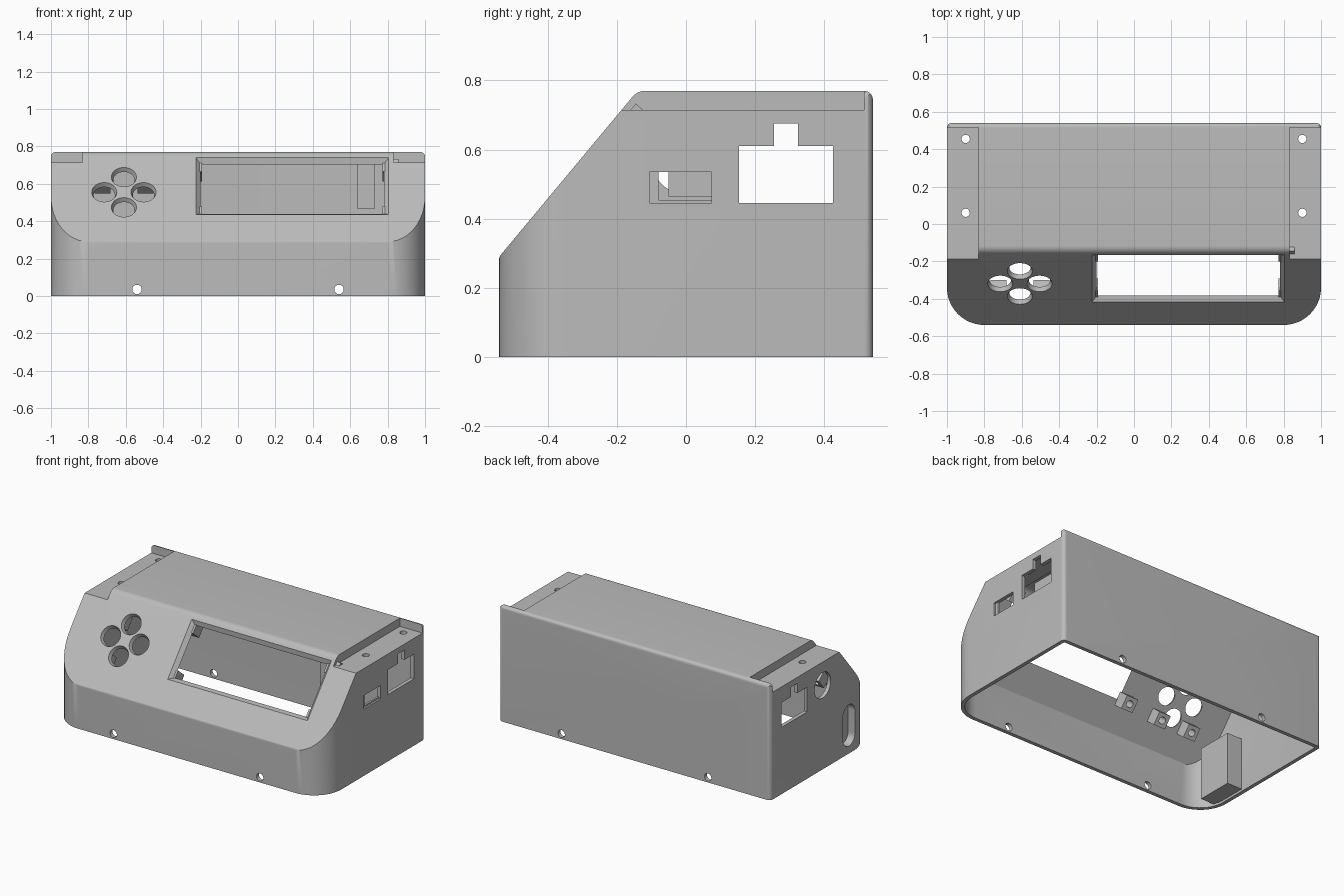
import bpy, bmesh
from math import radians, sin, cos, pi
from mathutils import Matrix, Vector

if "Cube" in bpy.data.objects:
    bpy.data.objects.remove(bpy.data.objects["Cube"])

grey = bpy.data.materials.new("case grey")
grey.use_nodes = True
grey.diffuse_color = (0.5, 0.5, 0.5, 1)
grey.node_tree.nodes["Principled BSDF"].inputs["Base Color"].default_value = (0.5, 0.5, 0.5, 1)

WALL = 0.025
# Local frame of the sloped panel: x across, y up the slope, z outward
UP = Vector((0, 0.4, 0.48)).normalized()
OUT = Vector((1, 0, 0)).cross(UP)
PANEL = Matrix.Translation((0, -0.54, 0.29)) @ Matrix(((1, 0, 0), UP, OUT)).transposed().to_4x4()


def finish(name, bm, matrix=None):
    if matrix:
        bm.transform(matrix)
    bmesh.ops.recalc_face_normals(bm, faces=bm.faces)
    mesh = bpy.data.meshes.new(name)
    bm.to_mesh(mesh)
    bm.free()
    mesh.materials.append(grey)
    obj = bpy.data.objects.new(name, mesh)
    bpy.context.collection.objects.link(obj)
    return obj


def rounded(corners, steps=12):
    """Round each (a, b, radius) corner of a polygon."""
    pts = []
    for i, (a, b, r) in enumerate(corners):
        p = Vector((a, b))
        if r == 0:
            pts.append(p)
            continue
        d1 = (Vector(corners[i - 1][:2]) - p).normalized()
        d2 = (Vector(corners[(i + 1) % len(corners)][:2]) - p).normalized()
        half = d1.angle(d2) / 2
        centre = p + (d1 + d2).normalized() * r / sin(half)
        sweep = pi / 2 - half
        toward = (p - centre).normalized()
        side = (d1 - d2).normalized()
        for k in range(steps + 1):
            t = sweep * (1 - 2 * k / steps)
            pts.append(centre + r * (toward * cos(t) + side * sin(t)))
    return pts


def prism(name, pts, axis, lo, hi):
    bm = bmesh.new()
    place = {"x": lambda a, b, h: (h, a, b), "y": lambda a, b, h: (a, h, b),
             "z": lambda a, b, h: (a, b, h)}[axis]
    low = [bm.verts.new(place(a, b, lo)) for a, b in pts]
    high = [bm.verts.new(place(a, b, hi)) for a, b in pts]
    bm.faces.new(low)
    bm.faces.new(high)
    for i in range(len(pts)):
        bm.faces.new((low[i - 1], low[i], high[i], high[i - 1]))
    return finish(name, bm)


def box(name, x, y, z, matrix=None, inset=0):
    bm = bmesh.new()
    bmesh.ops.create_cube(bm, size=1)
    for v in bm.verts:
        shrink = 2 * inset if v.co.z < 0 else 0
        v.co = [(s[0] + s[1]) / 2 + c * (s[1] - s[0] - d)
                for c, s, d in zip(v.co, (x, y, z), (shrink, shrink, 0))]
    return finish(name, bm, matrix)


def rod(name, centre, axis, r, length, matrix=None, r_end=None):
    bm = bmesh.new()
    bmesh.ops.create_cone(bm, cap_ends=True, segments=40, radius1=r,
                          radius2=r_end or r, depth=length)
    turn = {"x": Matrix.Rotation(pi / 2, 4, "Y"), "y": Matrix.Rotation(pi / 2, 4, "X"),
            "z": Matrix.Identity(4)}[axis]
    return finish(name, bm, (matrix or Matrix.Identity(4)) @ Matrix.Translation(centre) @ turn)


def boolean(obj, tool, operation="DIFFERENCE"):
    mod = obj.modifiers.new("cut", "BOOLEAN")
    mod.operation, mod.object, mod.solver = operation, tool, "EXACT"
    bpy.context.view_layer.objects.active = obj
    bpy.ops.object.modifier_apply(modifier=mod.name)
    bpy.data.objects.remove(tool)


def body(name, t, base):
    """Side, plan and front outlines intersected, shrunk inward by t."""
    w, d, top, r = 1 - t, 0.54 - t, 0.77 - t, 0.026 - t
    side = rounded([(-d, base, 0), (-d, 0.29 - 0.362 * t, 0.02), (-0.14 + 0.468 * t, top, 0.05),
                    (d, top, r), (d, base, 0)])
    plan = rounded([(-w, -d, 0.2 - t), (w, -d, 0.2 - t), (w, d, r), (-w, d, r)])
    front = rounded([(-w, base, 0), (w, base, 0), (w, top, r), (-w, top, r)])
    obj = prism(name, side, "x", -1.2, 1.2)
    boolean(obj, prism("plan", plan, "z", -0.5, 1), "INTERSECT")
    boolean(obj, prism("front", front, "y", -1, 1), "INTERSECT")
    return obj


# Hollow shell with a lowered shelf at each end of the top
case = body("case_shell", 0, 0)
hollow = body("hollow", WALL, -0.1)
for s in (-1, 1):
    boolean(case, box("shelf", sorted((s * 0.832, s * 1.2)), (-0.8, 0.515), (0.715, 1)))
    boolean(hollow, box("shelf_under", sorted((s * 0.807, s * 1.2)), (-0.8, 0.8), (0.69, 1)))
boolean(case, hollow)

# Bevelled display window and countersunk button holes in the sloped panel
boolean(case, box("window", (-0.245, 0.825), (0.17, 0.605), (-0.06, 0.02), PANEL, inset=0.08))
for dx, du in ((0.105, 0), (-0.105, 0), (0, 0.105), (0, -0.105)):
    boolean(case, rod("button_hole", (-0.61 + dx, 0.345 + du, -0.02), "z", 0.043, 0.08, PANEL, 0.075))

# Screw holes around the base and in the shelves
for s in (-1, 1):
    for x in (-0.54, 0.54):
        boolean(case, rod("base_hole", (x, s * 0.53, 0.035), "y", 0.025, 0.1))
    boolean(case, rod("side_hole", (s, -0.07, 0.035), "x", 0.025, 0.1))
    for y in (0.06, 0.455):
        boolean(case, rod("shelf_hole", (s * 0.9, y, 0.7), "z", 0.022, 0.1))

# Stepped connector openings through both ends
t_shape = [(0.153, 0.445), (0.425, 0.445), (0.425, 0.61), (0.324, 0.61),
           (0.324, 0.675), (0.255, 0.675), (0.255, 0.61), (0.153, 0.61)]
boolean(case, prism("connector_opening", t_shape, "x", -1.1, 1.1))

# Recessed card slot on the left end
boolean(case, box("slot_recess", (0.988, 1.1), (-0.105, 0.073), (0.445, 0.535)))
boolean(case, box("slot_opening", (0.9, 1.1), (-0.08, 0.073), (0.455, 0.535)))

# Round hole and upright long slot on the right end
boolean(case, rod("round_opening", (-1, -0.01, 0.56), "x", 0.085, 0.1))
oblong = rounded([(-0.35, 0.05, 0.062), (-0.225, 0.05, 0.062),
                  (-0.225, 0.325, 0.062), (-0.35, 0.325, 0.062)])
boolean(case, prism("long_slot", oblong, "x", -1.1, -0.95))

parts = [case]

# Inner socket block behind the long slot
block = box("socket_block", (-0.98, -0.865), (-0.41, -0.165), (0.015, 0.36))
boolean(block, prism("slot_pocket", oblong, "x", -1.1, -0.95))
for z in (0.115, 0.26):
    boolean(block, rod("socket", (-0.9, -0.287, z), "x", 0.048, 0.3))
parts.append(block)

# Rib hanging from the ceiling behind the card slot
parts.append(box("ceiling_rib", (0.64, 0.73), (-0.05, 0.1), (0.465, 0.75)))

# Drilled mounting posts under the sloped panel
for group, cx, cu, dx, du in (("display", 0.29, 0.385, 0.525, 0.165), ("button", -0.61, 0.335, 0.115, 0.13)):
    for sx in (-1, 1):
        for su in (-1, 1):
            x, u, h = cx + sx * dx, cu + su * du, 0.043
            post = box(group + "_post", (x - h, x + h), (u - h, u + h), (-0.105, -0.02), PANEL)
            boolean(post, rod("drill", (x, u, -0.08), "z", 0.022, 0.09, PANEL))
            parts.append(post)

# Smooth the rounded areas and keep the hard edges
bpy.ops.object.select_all(action="DESELECT")
for obj in parts:
    obj.select_set(True)
bpy.context.view_layer.objects.active = case
bpy.ops.object.shade_smooth_by_angle(angle=radians(30))
